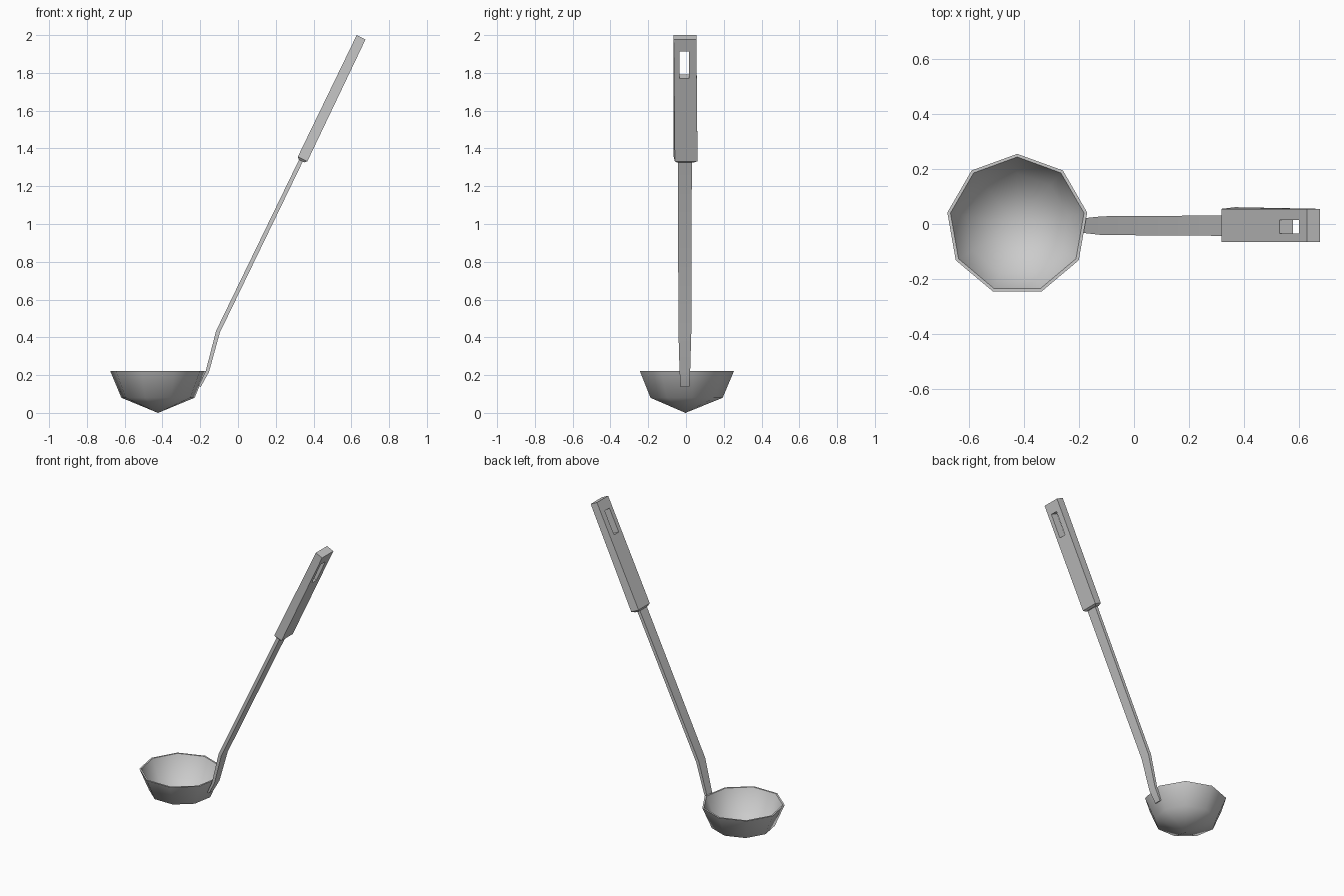
import bpy, bmesh, math
from mathutils import Vector

if "Cube" in bpy.data.objects:
    bpy.data.objects.remove(bpy.data.objects["Cube"], do_unlink=True)

# Single brushed grey metal
steel = bpy.data.materials.new("grey metal")
steel.use_nodes = True
grey = (0.6, 0.6, 0.6, 1)
steel.diffuse_color = grey
steel.node_tree.nodes["Principled BSDF"].inputs["Base Color"].default_value = grey


def finish(name, bm, angle):
    bmesh.ops.recalc_face_normals(bm, faces=bm.faces)
    mesh = bpy.data.meshes.new(name)
    bm.to_mesh(mesh)
    bm.free()
    mesh.materials.append(steel)
    obj = bpy.data.objects.new(name, mesh)
    bpy.context.collection.objects.link(obj)
    shade(obj, angle)
    return obj


def shade(obj, angle):
    bpy.ops.object.select_all(action='DESELECT')
    obj.select_set(True)
    bpy.context.view_layer.objects.active = obj
    bpy.ops.object.shade_smooth_by_angle(angle=math.radians(angle))


def loft(name, sections, angle=30):
    """Box-section bar: each section is (centre, across, half width, half thickness, shear)."""
    bm = bmesh.new()
    rings = []
    for centre, across, w, t, shear in sections:
        ring = []
        for u, v in ((-1, -1), (1, -1), (1, 1), (-1, 1)):
            side = u * w + (shear if v < 0 else 0)
            ring.append(bm.verts.new(centre + across * (v * t) + Vector((0, side, 0))))
        rings.append(ring)
    for a, b in zip(rings, rings[1:]):
        for i in range(4):
            j = (i + 1) % 4
            bm.faces.new((a[i], a[j], b[j], b[i]))
    bm.faces.new(rings[0])
    bm.faces.new(rings[-1])
    return finish(name, bm, angle)


# Bowl: nine-sided shell, outer apex up to the rim and down to the inner apex
SIDES = 9
bm = bmesh.new()
rings = []
for radius, z in ((0.197, 0.08), (0.2575, 0.223), (0.246, 0.223), (0.187, 0.086)):
    rings.append([bm.verts.new((-0.4235 + radius * math.cos(a), -0.003 + radius * math.sin(a), z))
                  for a in (math.pi / 2 + k * math.tau / SIDES for k in range(SIDES))])
outer_tip = bm.verts.new((-0.4235, -0.003, 0))
inner_tip = bm.verts.new((-0.4235, -0.003, 0.012))
for k in range(SIDES):
    n = (k + 1) % SIDES
    for a, b in zip(rings, rings[1:]):
        bm.faces.new((a[k], a[n], b[n], b[k]))
    bm.faces.new((outer_tip, rings[0][n], rings[0][k]))
    bm.faces.new((inner_tip, rings[-1][k], rings[-1][n]))
finish("bowl", bm, 60)

# Stem: flat bar rising from the bowl wall, cranked twice
path = [((-0.203, 0.14), 0.023, 0.006), ((-0.162, 0.22), 0.028, 0.009),
        ((-0.106, 0.43), 0.034, 0.011), ((0.345, 1.36), 0.037, 0.011)]
points = [Vector((x, -0.006, z)) for (x, z), _, _ in path]
sections = []
for i, (_, w, t) in enumerate(path):
    d = (points[min(i + 1, len(path) - 1)] - points[max(i - 1, 0)]).normalized()
    sections.append((points[i], Vector((-d.z, 0, d.x)), w, t, 0))
loft("stem", sections)

# Grip: thick bar with a tapered lower end
axis = Vector((0.433, 0, 0.901)).normalized()
across = Vector((-axis.z, 0, axis.x))
base = Vector((0.342, -0.005, 1.344))
grip = loft("grip", [(base - axis * 0.012, across, 0.046, 0.016, 0.002),
                     (base, across, 0.06, 0.028, 0.006),
                     (base + axis * 0.715, across, 0.06, 0.026, 0)])

# Hanging slot cut through the grip
slot = loft("slot_cutter", [(base + axis * t + Vector((0, -0.005, 0)), across, 0.025, 0.1, 0)
                            for t in (0.485, 0.645)])
slot.hide_render = True
cut = grip.modifiers.new("slot", 'BOOLEAN')
cut.operation = 'DIFFERENCE'
cut.solver = 'EXACT'
cut.object = slot
bpy.context.view_layer.objects.active = grip
bpy.ops.object.modifier_apply(modifier=cut.name)
bpy.data.objects.remove(slot, do_unlink=True)
shade(grip, 30)
